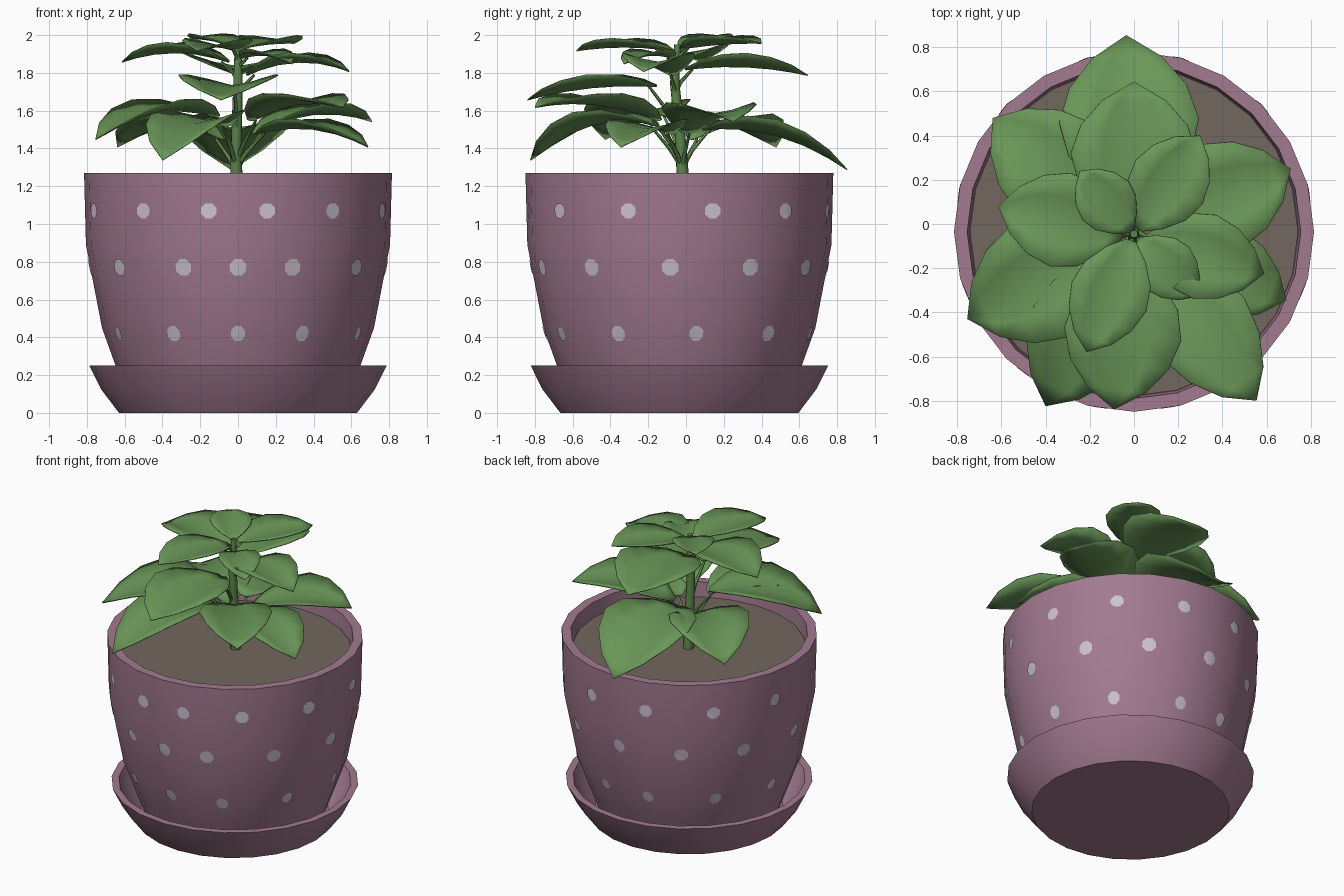
import bpy, bmesh, math
from mathutils import Vector

if "Cube" in bpy.data.objects:
    bpy.data.objects.remove(bpy.data.objects["Cube"])

CY = -0.035          # pot axis is slightly in front of the origin
SIDES = 24


def material(name, rgb):
    lin = [((c / 255 + 0.055) / 1.055) ** 2.4 for c in rgb]
    m = bpy.data.materials.new(name)
    m.diffuse_color = (*lin, 1)
    m.use_nodes = True
    m.node_tree.nodes["Principled BSDF"].inputs["Base Color"].default_value = m.diffuse_color
    return m


MAUVE = material("mauve glaze", (162, 122, 143))
DOTS = material("pale lilac", (206, 196, 210))
EARTH = material("soil brown", (114, 103, 95))
LEAF = material("leaf green", (106, 150, 88))
STEM = material("stem green", (92, 132, 74))


def finish(name, bm, mat, angle=35):
    me = bpy.data.meshes.new(name)
    bm.to_mesh(me)
    bm.free()
    ob = bpy.data.objects.new(name, me)
    bpy.context.collection.objects.link(ob)
    me.materials.append(mat)
    me.shade_smooth()
    me.set_sharp_from_angle(angle=math.radians(angle))
    return ob


def lathe(name, profile, mat):
    """Revolve (radius, z) points round the pot axis, capping both ends."""
    bm = bmesh.new()
    rings = []
    for r, z in profile:
        rings.append([bm.verts.new((r * math.cos(a), CY + r * math.sin(a), z))
                      for a in (2 * math.pi * i / SIDES for i in range(SIDES))])
    for lo, hi in zip(rings, rings[1:]):
        for i in range(SIDES):
            j = (i + 1) % SIDES
            bm.faces.new((lo[i], lo[j], hi[j], hi[i]))
    bm.faces.new(rings[0][::-1])
    bm.faces.new(rings[-1])
    return finish(name, bm, mat)


def tube(name, points, radii, sides=8):
    """Tapered tube through a few points."""
    bm = bmesh.new()
    pts = [Vector(p) for p in points]
    rings = []
    for k, p in enumerate(pts):
        d = (pts[min(k + 1, len(pts) - 1)] - pts[max(k - 1, 0)]).normalized()
        u = d.cross(Vector((0.3, 0.9, 0.1))).normalized()
        v = d.cross(u)
        rings.append([bm.verts.new(p + radii[k] * (u * math.cos(a) + v * math.sin(a)))
                      for a in (2 * math.pi * i / sides for i in range(sides))])
    for lo, hi in zip(rings, rings[1:]):
        for i in range(sides):
            j = (i + 1) % sides
            bm.faces.new((lo[i], lo[j], hi[j], hi[i]))
    bm.faces.new(rings[0][::-1])
    bm.faces.new(rings[-1])
    return finish(name, bm, STEM, 60)


# Saucer, pot and soil
lathe("saucer", [(0.63, 0), (0.725, 0.125), (0.787, 0.25), (0.74, 0.25),
                 (0.685, 0.13), (0.60, 0.04)], MAUVE)
POT = [(0.57, 0.042), (0.648, 0.25), (0.72, 0.45), (0.805, 0.89), (0.815, 1.27)]
lathe("pot", POT + [(0.755, 1.27), (0.745, 1.13)], MAUVE)
lathe("soil", [(0.743, 1.14), (0.743, 1.17)], EARTH)


# Polka dots: octagonal plates that follow the faceted pot wall
def wall(az, z):
    for (r0, z0), (r1, z1) in zip(POT, POT[1:]):
        if z <= z1:
            r = r0 + (r1 - r0) * (z - z0) / (z1 - z0)
            break
    half = math.pi / SIDES
    r = r * math.cos(half) / math.cos(az % (2 * half) - half) + 0.006
    return (r * math.cos(az), CY + r * math.sin(az), z)


bm = bmesh.new()
# height, dot size, angles away from the front (mirrored left and right)
for z, size, angles in [(1.07, 0.043, (11, 38.3, 70.5, 102.5, 134, 165)),
                        (0.77, 0.047, (0, 21.7, 53.5, 86.4, 118.7, 148.7, 180)),
                        (0.42, 0.043, (0, 28.6, 63, 97.3, 131.4, 166.6))]:
    for ang in sorted({s * a for a in angles for s in (1, -1)} - {-180}):
        az = math.radians(ang - 90)
        mid = bm.verts.new(wall(az, z))
        rim = []
        for k in range(8):
            a = math.pi * (k + 0.5) / 4
            rim.append(bm.verts.new(wall(az + size * math.cos(a) / 0.78, z + size * math.sin(a))))
        for k in range(8):
            bm.faces.new((mid, rim[k], rim[(k + 1) % 8]))
finish("polka_dots", bm, DOTS)

# Main stem
STEM_PTS = [(-0.01, -0.01, 1.15), (-0.008, -0.03, 1.45), (0, -0.06, 1.75), (0, -0.045, 1.95)]
tube("main_stem", STEM_PTS, [0.036, 0.03, 0.026, 0.018])


def stem_at(z):
    for a, b in zip(STEM_PTS, STEM_PTS[1:]):
        if z <= b[2]:
            break
    return Vector(a).lerp(Vector(b), (z - a[2]) / (b[2] - a[2]))


OUTLINE = [(0, 0.12), (0.12, 0.52), (0.3, 0.88), (0.5, 1), (0.7, 0.84), (0.87, 0.5), (1, 0)]


def leaf(name, tip, width, base_z, arch, gap, drop):
    """Cupped blade from near the stem to the tip, with its stalk."""
    tip = Vector(tip)
    axis = stem_at(min(base_z, 1.94))
    flat = Vector((tip.x - axis.x, tip.y - axis.y, 0)).normalized()
    left = Vector((-flat.y, flat.x, 0))
    base = Vector((axis.x, axis.y, base_z)) + flat * gap
    bm = bmesh.new()
    rows = []
    for t, w in OUTLINE:
        mid = base.lerp(tip, t) + Vector((0, 0, 4 * arch * t * (1 - t)))
        row = []
        for s in (-1, -0.5, 0, 0.5, 1):
            half = w * width / 2
            row.append(bm.verts.new(mid + left * s * half + Vector((0, 0, 0.25 * half * abs(s) ** 1.5))))
        rows.append(row)
    for a, b in zip(rows, rows[1:]):
        for i in range(4):
            bm.faces.new((a[i], b[i], b[i + 1], a[i + 1]))
    bmesh.ops.remove_doubles(bm, verts=bm.verts, dist=0.0005)
    ob = finish(name, bm, LEAF, 60)
    mod = ob.modifiers.new("thickness", 'SOLIDIFY')
    mod.thickness = 0.006
    # Stalk
    low = stem_at(base_z - drop)
    bend = low.lerp(base, 0.5) + Vector((0, 0, -0.01))
    tube(name + "_stalk", [low, bend, base + flat * 0.04], [0.014, 0.011, 0.007], 6)


# tip, width, blade base height, arch, gap from stem, stalk drop
LEAVES = [
    ((-0.035, 0.855, 1.29), 0.63, 1.50, 0.08, 0.12, 0.20),
    ((0.71, 0.25, 1.545), 0.50, 1.48, 0.07, 0.10, 0.20),
    ((0.69, -0.345, 1.41), 0.42, 1.48, 0.06, 0.12, 0.18),
    ((0.555, -0.80, 1.62), 0.46, 1.55, 0.05, 0.13, 0.22),
    ((-0.40, -0.825, 1.34), 0.50, 1.52, 0.10, 0.13, 0.22),
    ((-0.755, -0.43, 1.45), 0.56, 1.57, 0.08, 0.12, 0.22),
    ((-0.64, 0.48, 1.41), 0.52, 1.45, 0.09, 0.10, 0.18),
    ((-0.09, -0.84, 1.66), 0.53, 1.73, 0.03, 0.10, 0.25),
    ((0.0, 0.645, 1.79), 0.57, 1.82, 0.03, 0.05, 0.12),
    ((0.59, -0.225, 1.81), 0.39, 1.79, 0.06, 0.05, 0.12),
    ((-0.615, 0.08, 1.86), 0.43, 1.86, 0.05, 0.05, 0.10),
    ((-0.215, -0.58, 1.92), 0.36, 1.92, 0.02, 0.03, 0.06),
    ((0.30, 0.40, 1.96), 0.36, 1.93, 0.01, 0.03, 0.06),
    ((0.285, -0.33, 1.85), 0.27, 1.88, 0.03, 0.03, 0.06),
    ((-0.245, 0.24, 1.985), 0.27, 1.94, 0.01, 0.02, 0.05),
]
for n, spec in enumerate(LEAVES, 1):
    leaf(f"leaf_{n:02d}", *spec)
